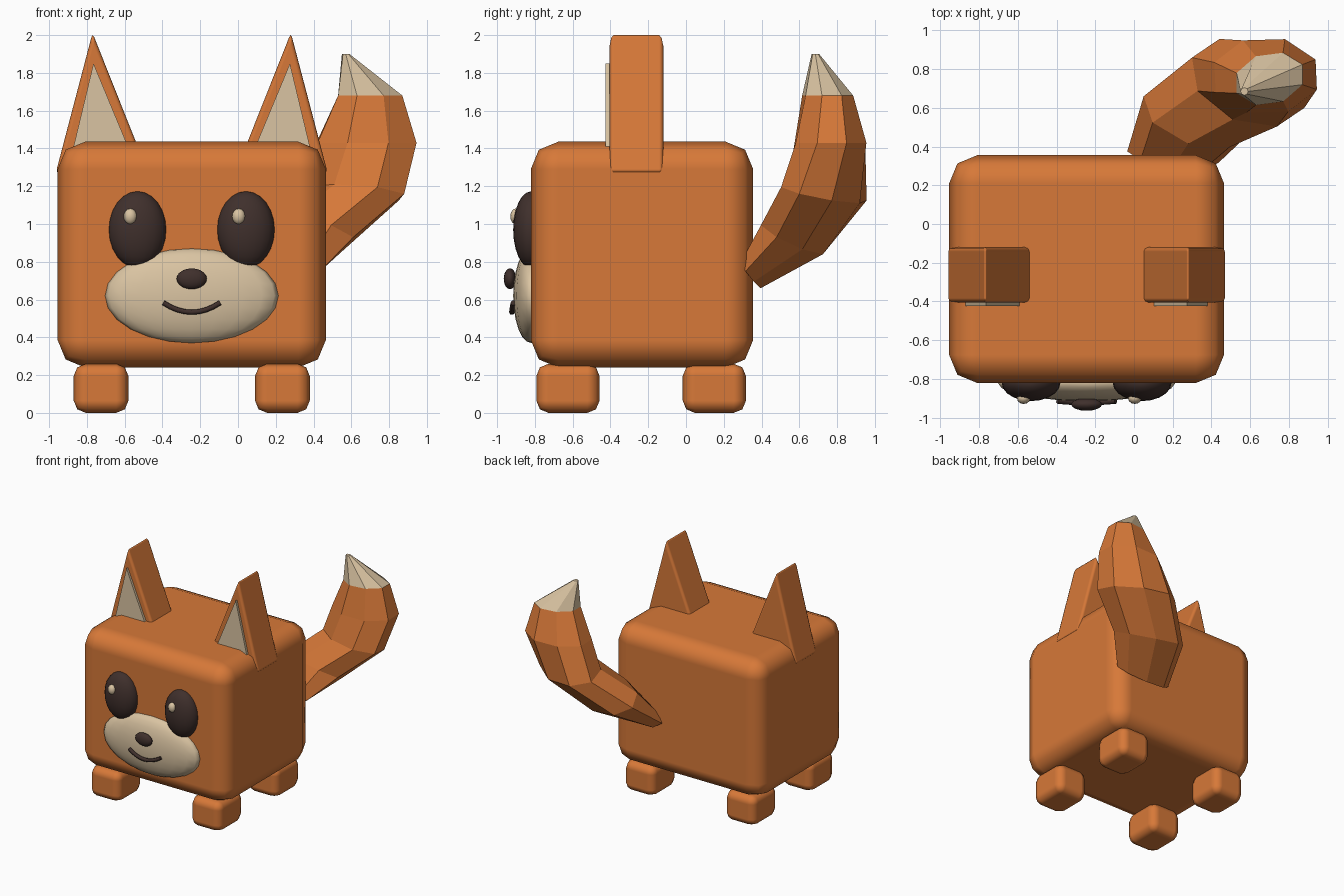
import bpy, bmesh, math
from mathutils import Vector, Matrix

cube = bpy.data.objects.get("Cube")
if cube:
    bpy.data.objects.remove(cube, do_unlink=True)

MID = -0.245  # x of the body's plane of symmetry


def material(name, rgb):
    m = bpy.data.materials.new(name)
    m.use_nodes = True
    m.diffuse_color = (*rgb, 1)
    bsdf = m.node_tree.nodes["Principled BSDF"]
    bsdf.inputs["Base Color"].default_value = (*rgb, 1)
    bsdf.inputs["Roughness"].default_value = 0.8
    return m


ORANGE = material("orange fur", (0.68, 0.19, 0.04))
CREAM = material("cream fur", (0.70, 0.55, 0.36))
DARK = material("dark brown", (0.05, 0.029, 0.025))


def finish(name, bm, mats, smooth=True, bevel=0, segments=2):
    bmesh.ops.recalc_face_normals(bm, faces=bm.faces)
    for f in bm.faces:
        f.smooth = smooth
    mesh = bpy.data.meshes.new(name)
    bm.to_mesh(mesh)
    bm.free()
    for m in mats:
        mesh.materials.append(m)
    ob = bpy.data.objects.new(name, mesh)
    bpy.context.scene.collection.objects.link(ob)
    if bevel:
        mod = ob.modifiers.new("rounding", "BEVEL")
        mod.width, mod.segments = bevel, segments
        mod.limit_method = "ANGLE"
        mod.harden_normals = True
    return ob


def box(name, center, size, bevel):
    bm = bmesh.new()
    bmesh.ops.create_cube(bm, size=1, matrix=Matrix.LocRotScale(
        Vector(center), None, Vector(size)))
    return finish(name, bm, [ORANGE], bevel=bevel)


def ellipsoid(name, center, radii, mat, u=20, v=12):
    bm = bmesh.new()
    bmesh.ops.create_uvsphere(bm, u_segments=u, v_segments=v, radius=1)
    bm.transform(Matrix.LocRotScale(Vector(center), None, Vector(radii)))
    return finish(name, bm, [mat])


def prism(name, outline, y0, y1, mat, bevel=0):
    """Extrude an outline in the xz plane from y0 to y1."""
    bm = bmesh.new()
    front = bm.faces.new([bm.verts.new((x, y0, z)) for x, z in outline])
    ext = bmesh.ops.extrude_face_region(bm, geom=[front])
    moved = [g for g in ext["geom"] if isinstance(g, bmesh.types.BMVert)]
    bmesh.ops.translate(bm, verts=moved, vec=(0, y1 - y0, 0))
    return finish(name, bm, [mat], smooth=bevel > 0, bevel=bevel)


# Body
box("body", (MID, -0.233, 0.838), (1.42, 1.177, 1.195), 0.145)

# Paired parts: ears, legs and eyes
for side, s in (("right", -1), ("left", 1)):
    ear = [(MID + s * 0.72, 1.27), (MID + s * 0.23, 1.27), (MID + s * 0.525, 2.012)]
    prism(side + "_ear", ear, -0.405, -0.12, ORANGE, bevel=0.022)
    inner = [(MID + s * 0.628, 1.40), (MID + s * 0.333, 1.40), (MID + s * 0.52, 1.85)]
    prism(side + "_inner_ear", inner, -0.425, -0.4, CREAM)
    for end, y in (("front", -0.625), ("back", 0.15)):
        box(f"{end}_{side}_leg", (MID + s * 0.48, y, 0.13), (0.29, 0.335, 0.26), 0.065)
    x = MID + s * 0.287
    ellipsoid(side + "_eye", (x, -0.82, 0.97), (0.152, 0.095, 0.203), DARK)
    ellipsoid(side + "_eye_glint", (x - 0.038, -0.9, 1.04), (0.035, 0.03, 0.042),
              CREAM, 12, 8)

# Muzzle, nose and mouth
ellipsoid("muzzle", (MID, -0.82, 0.62), (0.46, 0.095, 0.25), CREAM)
ellipsoid("nose", (MID, -0.932, 0.71), (0.08, 0.033, 0.055), DARK, 16, 10)

curve = bpy.data.curves.new("mouth", "CURVE")
curve.dimensions = "3D"
curve.bevel_depth = 0.015
curve.bevel_resolution = 1
curve.use_fill_caps = True
line = curve.splines.new("POLY")
steps = 8
line.points.add(steps)
for i, p in enumerate(line.points):
    t = 2 * i / steps - 1
    p.co = (MID + 0.15 * t, -0.922 + 0.008 * t * t, 0.533 + 0.05 * t * t, 1)
curve.materials.append(DARK)
bpy.context.scene.collection.objects.link(bpy.data.objects.new("mouth", curve))

# Tail: rings given by centre, wide radius and narrow radius
rings = [
    ((0.20, 0.345, 0.73), (0.235, -0.03, 0.02), (0.0, 0.05, -0.07)),
    ((0.33, 0.57, 0.93), (0.28, -0.09, 0.0), (0.05, 0.155, -0.09)),
    ((0.59, 0.73, 1.16), (0.29, -0.13, 0.0), (0.08, 0.19, -0.05)),
    ((0.68, 0.765, 1.43), (0.265, -0.07, 0.0), (0.1, 0.19, 0.0)),
    ((0.70, 0.75, 1.68), (0.17, -0.03, 0.0), (0.07, 0.135, 0.0)),
    ((0.57, 0.685, 1.9), (0.02, 0.0, 0.0), (0.0, 0.02, 0.0)),
]
SIDES = 8
bm = bmesh.new()
loops = []
for c, a, b in rings:
    angles = [2 * math.pi * k / SIDES for k in range(SIDES)]
    loops.append([bm.verts.new(Vector(c) + Vector(a) * math.cos(t) + Vector(b) * math.sin(t))
                  for t in angles])
for i, (lo, hi) in enumerate(zip(loops, loops[1:])):
    for k in range(SIDES):
        n = (k + 1) % SIDES
        face = bm.faces.new((lo[k], lo[n], hi[n], hi[k]))
        face.material_index = int(i == len(loops) - 2)  # cream tip
bm.faces.new(loops[0])
bm.faces.new(loops[-1]).material_index = 1
finish("tail", bm, [ORANGE, CREAM], smooth=False)
